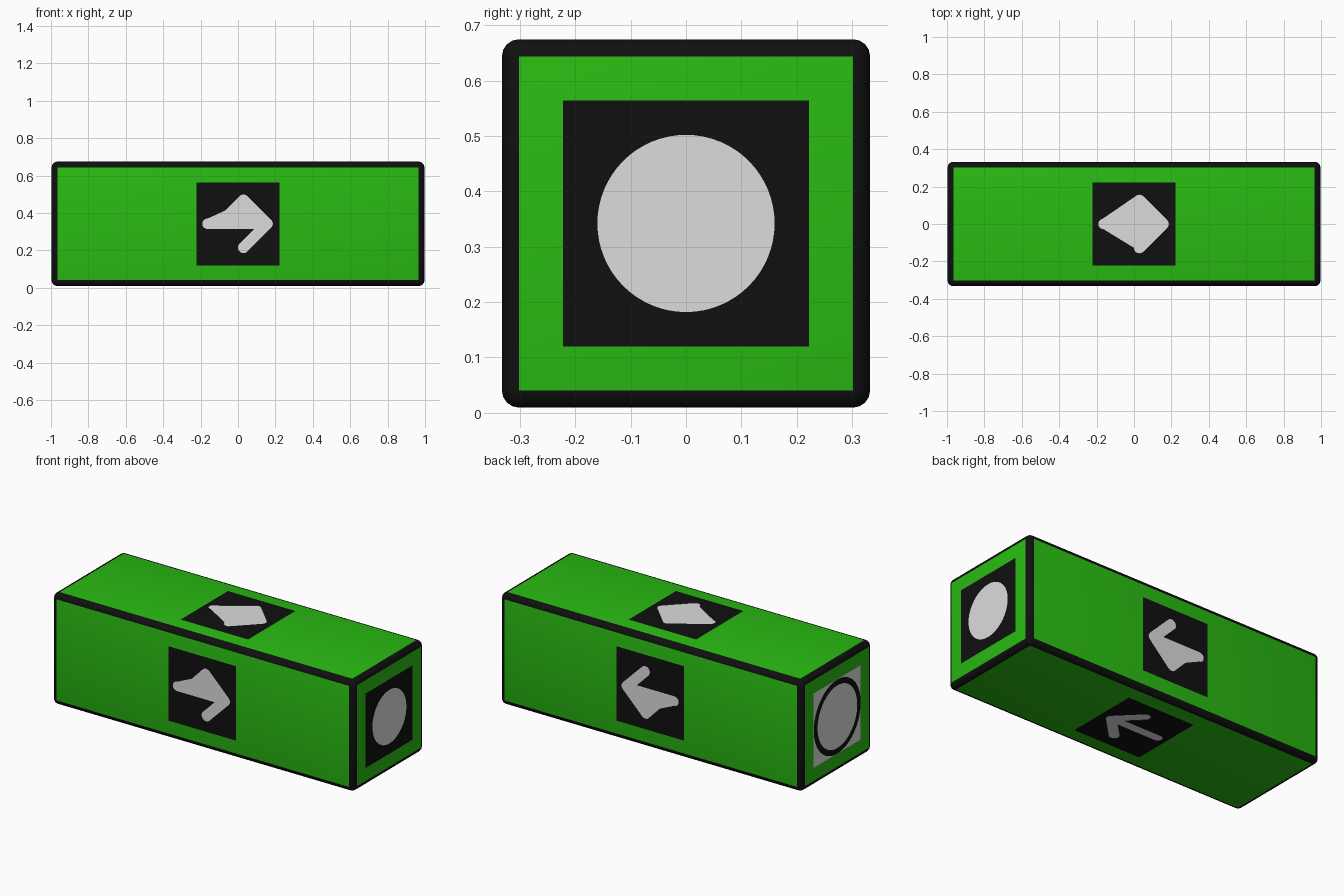
import bpy, bmesh, math
from mathutils import Vector

if "Cube" in bpy.data.objects:
    bpy.data.objects.remove(bpy.data.objects["Cube"])

HX, HY, CZ = 0.997, 0.3325, 0.342   # half length, half width, centre height


def material(name, col):
    m = bpy.data.materials.new(name)
    m.diffuse_color = (*col, 1)
    m.use_nodes = True
    m.node_tree.nodes["Principled BSDF"].inputs["Base Color"].default_value = m.diffuse_color
    return m


green = material("green", (0.022, 0.5, 0.006))
black = material("black", (0.005, 0.005, 0.005))
pale = material("pale grey", (0.72, 0.72, 0.72))


def make_object(name, bm, *mats):
    me = bpy.data.meshes.new(name)
    bm.to_mesh(me)
    bm.free()
    for m in mats:
        me.materials.append(m)
    ob = bpy.data.objects.new(name, me)
    bpy.context.collection.objects.link(ob)
    return ob


# Rounded block: flat sides green, rounded edges black
bm = bmesh.new()
bmesh.ops.create_cube(bm, size=2)
for v in bm.verts:
    v.co = (v.co.x * HX, v.co.y * HY, CZ + v.co.z * HY)
bmesh.ops.bevel(bm, geom=bm.edges[:], offset=0.031, segments=4, profile=0.5, affect='EDGES')
bm.normal_update()
for f in bm.faces:
    f.material_index = 0 if f.calc_area() > 0.1 else 1
block = make_object("block", bm, green, black)
bpy.context.view_layer.objects.active = block
block.select_set(True)
bpy.ops.object.shade_smooth_by_angle()


# Flat outlines
def arc(cx, cy, r, a0, a1, n=8):
    return [(cx + r * math.cos(math.radians(a0 + (a1 - a0) * i / n)),
             cy + r * math.sin(math.radians(a0 + (a1 - a0) * i / n))) for i in range(n + 1)]


def circle(r):
    return arc(0, 0, r, 0, 360, 64)[:-1]


def square(h):
    return [(-h, -h), (h, -h), (h, h), (-h, h)]


def arrow():
    s, r, tip = 0.028, 0.03, 0.156
    upper = arc(-0.163, 0, s, 180, 90)
    upper.append((tip - r * math.sqrt(2) - s, s))
    upper += arc(tip - 0.127, 0.127, r, 225, 45) + arc(tip, 0, r, 45, 0)
    lower = [(x, -y) for x, y in upper[1:-1]]
    return (upper + lower[::-1])[::-1]


def decal(name, outline, u, v, dist, mat):
    """Thin sign layer lying in the plane spanned by u and v."""
    u, v = Vector(u), Vector(v)
    n = u.cross(v)
    bm = bmesh.new()
    f = bm.faces.new([bm.verts.new(Vector((0, 0, CZ)) + u * a + v * b + n * dist)
                      for a, b in outline])
    bmesh.ops.triangulate(bm, faces=[f])
    make_object(name, bm, mat)


# Arrow signs on the four long sides, all pointing to +x
for side, v in (("front", (0, 0, 1)), ("back", (0, 0, -1)),
                ("top", (0, 1, 0)), ("bottom", (0, -1, 0))):
    decal(side + "_plate", square(0.222), (1, 0, 0), v, HY + 0.005, black)
    decal(side + "_arrow", arrow(), (1, 0, 0), v, CZ, pale)

# Dot sign on the right end
decal("right_plate", square(0.222), (0, 1, 0), (0, 0, 1), 0.9985, black)
decal("right_dot", circle(0.16), (0, 1, 0), (0, 0, 1), 1.0, pale)

# Ringed sign on the left end
decal("left_plate", square(0.222), (0, -1, 0), (0, 0, 1), 0.998, pale)
decal("left_ring", circle(0.221), (0, -1, 0), (0, 0, 1), 0.999, black)
decal("left_dot", circle(0.187), (0, -1, 0), (0, 0, 1), 1.0, pale)
